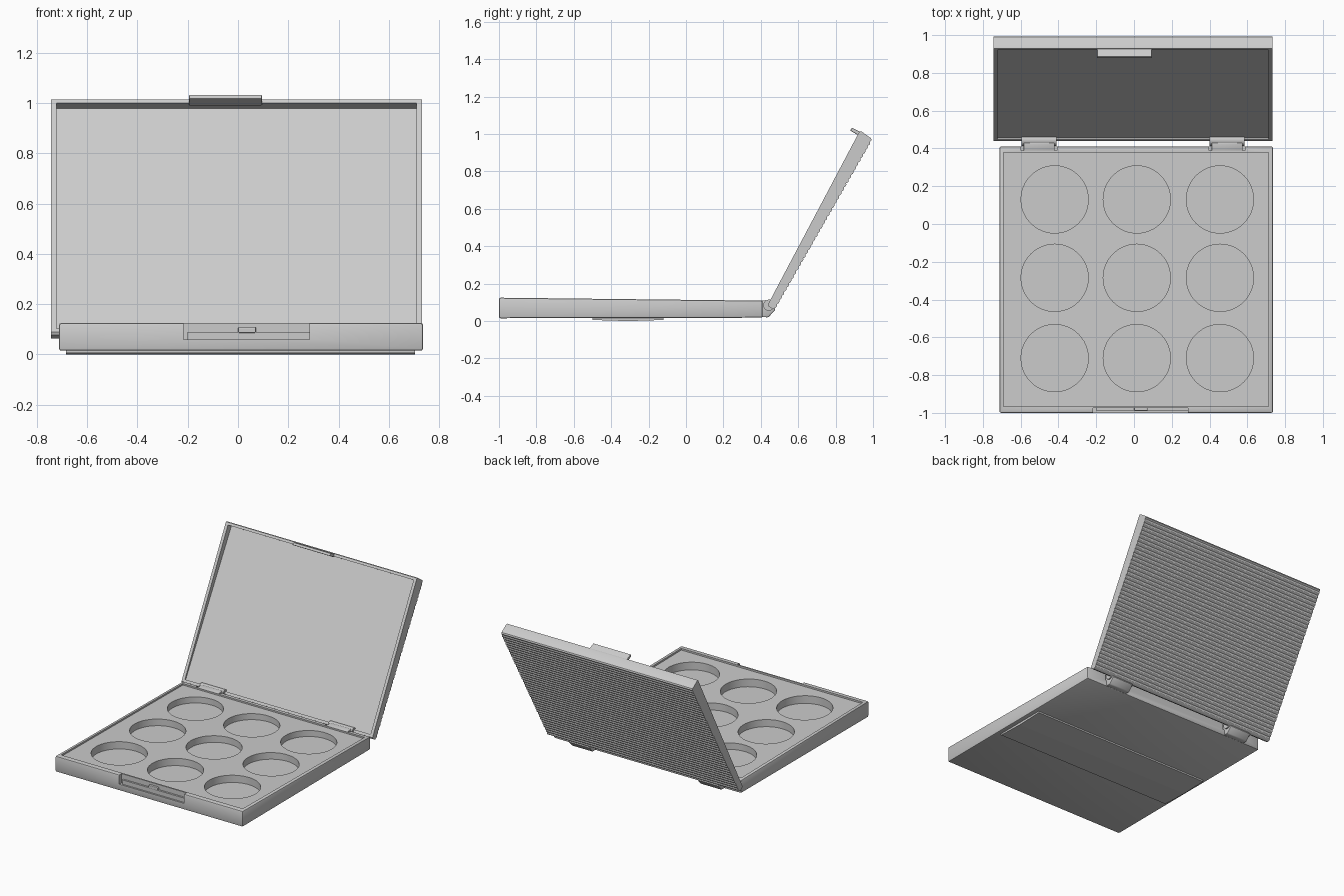
import bpy, bmesh, math

cube = bpy.data.objects.get("Cube")
if cube:
    bpy.data.objects.remove(cube, do_unlink=True)

grey = bpy.data.materials.new("light_grey")
grey.use_nodes = True
COLOUR = (0.6, 0.6, 0.6, 1)
grey.diffuse_color = COLOUR
grey.node_tree.nodes["Principled BSDF"].inputs["Base Color"].default_value = COLOUR


def finish(name, bm):
    bmesh.ops.recalc_face_normals(bm, faces=bm.faces[:])
    mesh = bpy.data.meshes.new(name)
    bm.to_mesh(mesh)
    bm.free()
    mesh.materials.append(grey)
    obj = bpy.data.objects.new(name, mesh)
    bpy.context.collection.objects.link(obj)
    return obj


def prism(name, profile, x0, x1):
    """Extrude a (y, z) outline from x0 to x1."""
    bm = bmesh.new()
    face = bm.faces.new([bm.verts.new((x0, y, z)) for y, z in profile])
    ext = bmesh.ops.extrude_face_region(bm, geom=[face])["geom"]
    verts = [v for v in ext if isinstance(v, bmesh.types.BMVert)]
    bmesh.ops.translate(bm, vec=(x1 - x0, 0, 0), verts=verts)
    return finish(name, bm)


def box(name, x0, x1, y0, y1, z0, z1):
    return prism(name, [(y0, z0), (y1, z0), (y1, z1), (y0, z1)], x0, x1)


def disc(name, x, y, z0, z1, radius):
    bm = bmesh.new()
    bmesh.ops.create_cone(bm, cap_ends=True, segments=48, radius1=radius,
                          radius2=radius, depth=z1 - z0)
    bmesh.ops.translate(bm, vec=(x, y, (z0 + z1) / 2), verts=bm.verts[:])
    return finish(name, bm)


def activate(obj):
    bpy.ops.object.select_all(action='DESELECT')
    obj.select_set(True)
    bpy.context.view_layer.objects.active = obj


def bevel(obj, width, segments=2):
    activate(obj)
    mod = obj.modifiers.new("bevel", 'BEVEL')
    mod.width, mod.segments = width, segments
    bpy.ops.object.modifier_apply(modifier=mod.name)


def cut(obj, cutter):
    activate(obj)
    mod = obj.modifiers.new("cut", 'BOOLEAN')
    mod.operation, mod.solver, mod.object = 'DIFFERENCE', 'EXACT', cutter
    bpy.ops.object.modifier_apply(modifier=mod.name)
    bpy.data.objects.remove(cutter, do_unlink=True)


def smooth(obj):
    activate(obj)
    bpy.ops.object.shade_smooth_by_angle(angle=math.radians(30))


# Base tray: slightly wedge-shaped, thin rim around a sunken deck
base = prism("base_tray", [(-1, .015), (-1, .125), (.41, .109), (.41, .018)],
             -.712, .736)
bevel(base, .009)
cut(base, prism("deck_cutter", [(-.965, .113), (.378, .099), (.378, .3), (-.965, .3)],
                -.69, .712))

# Nine round wells
for x in (-.42, .015, .455):
    for y in (.13, -.285, -.71):
        cut(base, disc("well_cutter", x, y, .058, .3, .178))

# Latch notch in the front wall, hinge notches in the back rim
cut(base, box("notch_cutter", -.217, .285, -1.1, -.975, .06, .3))
HINGES = ((-.585, -.42), (.41, .575))
for x0, x1 in HINGES:
    cut(base, box("hinge_cutter", x0 - .012, x1 + .012, .388, .5, .06, .3))
smooth(base)

# Latch ledge with its small catch
box("latch_ledge", -.2, .285, -.988, -.97, .058, .09)
catch = box("latch_catch", 0, .072, -.99, -.97, .085, .108)
bevel(catch, .005)

# Shallow raised band under the tray
prism("underside_band", [(-.5, .02), (-.5, .006), (-.31, 0), (-.12, .006), (-.12, .02)],
      -.685, .705)

# Lid frame of reference: u runs up the lid, w runs out through its back
ANGLE = math.radians(60.2)
DY, DZ = math.cos(ANGLE), math.sin(ANGLE)


def lid_points(points):
    return [(u * DY + w * DZ, u * DZ - w * DY) for u, w in points]


# Lid: tapered tray whose back is covered in fine half-round ribs
RIBS, STEPS = 40, 4
START, END = .295, 1.322
outline = [(START, .336), (START - .008, .345), (START - .008, .372)]
for i in range(RIBS * STEPS + 1):
    t = i / (RIBS * STEPS)
    rib = abs(math.sin(math.pi * i / STEPS))
    outline.append((START + (END - START) * t, .377 + .006 * rib))
outline += [(1.333, .38), (1.34, .372), (1.346, .31), (1.342, .301)]
lid = prism("lid", lid_points(outline), -.743, .732)
cut(lid, prism("lid_cutter", lid_points([(.312, .345), (1.325, .345),
                                        (1.325, .2), (.312, .2)]), -.722, .711))
smooth(lid)

# Latch lip on the lid's free edge
lip = prism("latch_lip", lid_points([(1.32, .256), (1.338, .256),
                                    (1.342, .315), (1.32, .315)]), -.195, .095)
bevel(lip, .004)

# Hinge lugs and knuckles joining the lid to the tray
for side, (x0, x1) in zip(("right", "left"), HINGES):
    lug = prism(side + "_hinge_lug", [(.385, .022), (.44, .02), (.478, .06),
                                      (.462, .09), (.43, .112), (.385, .108)], x0, x1)
    bevel(lug, .006)
    smooth(lug)
    ring = [(.443 + .03 * math.cos(a * math.pi / 8), .085 + .03 * math.sin(a * math.pi / 8))
            for a in range(16)]
    smooth(prism(side + "_hinge_knuckle", ring, x0 - .01, x1 + .01))
